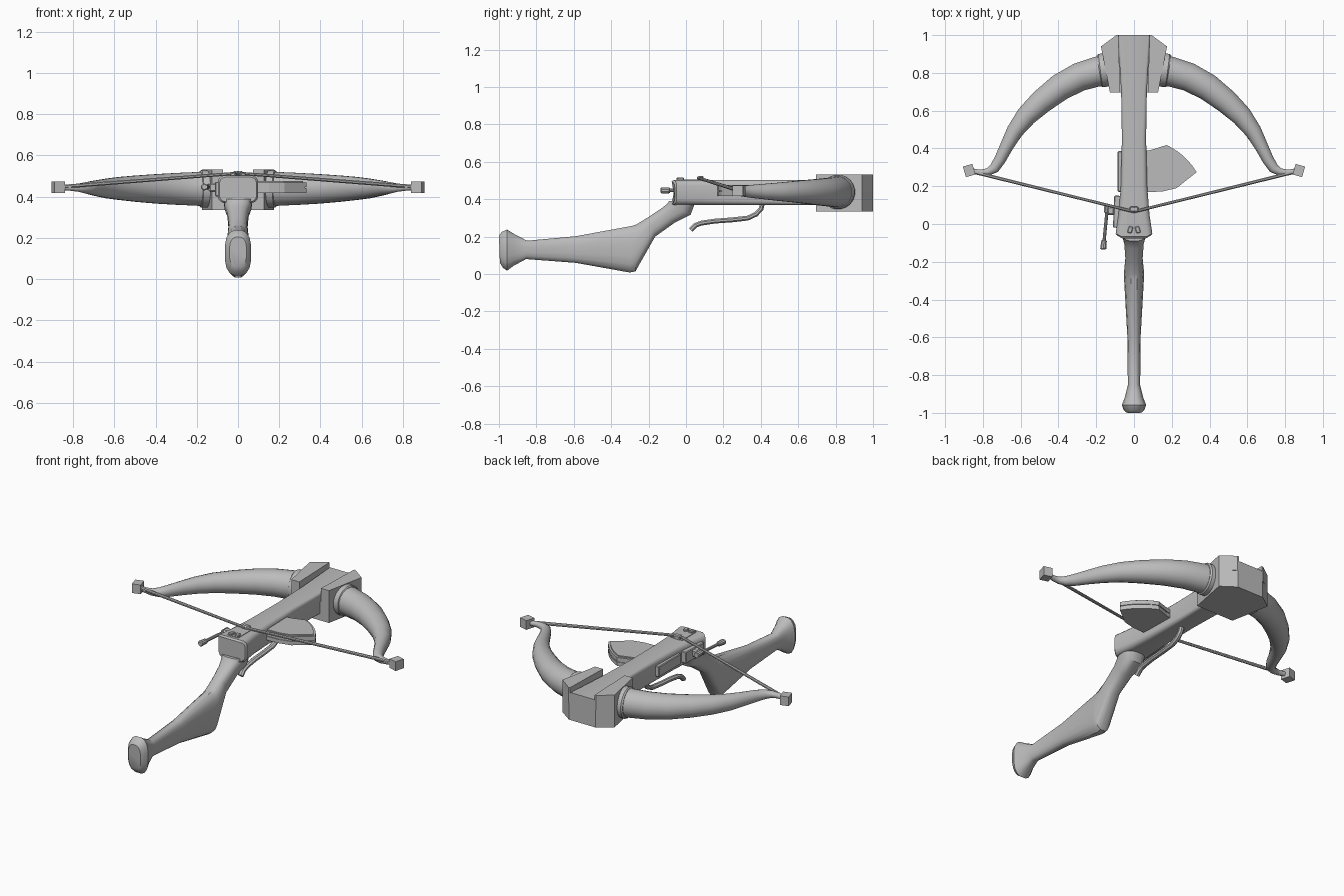
import bpy, bmesh, math
from mathutils import Vector, Matrix

if "Cube" in bpy.data.objects:
    bpy.data.objects.remove(bpy.data.objects["Cube"])

grey = bpy.data.materials.new("plain grey")
grey.diffuse_color = (0.5, 0.5, 0.5, 1)
grey.use_nodes = True
grey.node_tree.nodes["Principled BSDF"].inputs["Base Color"].default_value = grey.diffuse_color


def finish(name, bm, smooth=True, mirror=False, bevel=0):
    bmesh.ops.recalc_face_normals(bm, faces=bm.faces)
    me = bpy.data.meshes.new(name)
    bm.to_mesh(me)
    bm.free()
    ob = bpy.data.objects.new(name, me)
    bpy.context.collection.objects.link(ob)
    me.materials.append(grey)
    if mirror:
        ob.modifiers.new("Mirror", 'MIRROR').use_mirror_merge = False
    if bevel:
        mod = ob.modifiers.new("Bevel", 'BEVEL')
        mod.width, mod.segments = bevel, 1
    if smooth:
        bpy.ops.object.select_all(action='DESELECT')
        ob.select_set(True)
        bpy.context.view_layer.objects.active = ob
        bpy.ops.object.shade_smooth_by_angle(angle=math.radians(35))
    return ob


def loft(name, rings, **kw):
    """Skin a list of equal-sized point rings and cap both ends."""
    bm = bmesh.new()
    vs = [[bm.verts.new(p) for p in r] for r in rings]
    n = len(vs[0])
    for a, b in zip(vs, vs[1:]):
        for i in range(n):
            bm.faces.new((a[i], a[(i + 1) % n], b[(i + 1) % n], b[i]))
    bm.faces.new(vs[0])
    bm.faces.new(vs[-1])
    return finish(name, bm, **kw)


def tube(name, pts, n=12, **kw):
    """Sweep along (x, y, z, horizontal radius, vertical radius) points."""
    P = [Vector(p[:3]) for p in pts]
    rings = []
    for i, p in enumerate(pts):
        t = (P[min(i + 1, len(P) - 1)] - P[max(i - 1, 0)]).normalized()
        side = t.cross(Vector((0, 0, 1))).normalized()
        up = side.cross(t)
        rings.append([P[i] + side * p[3] * math.cos(2 * math.pi * (k + .5) / n)
                      + up * p[4] * math.sin(2 * math.pi * (k + .5) / n) for k in range(n)])
    return loft(name, rings, **kw)


def prism(name, poly, z0, z1, **kw):
    return loft(name, [[(x, y, z) for x, y in poly] for z in (z0, z1)], **kw)


def box(name, c, s, rot=0, **kw):
    bm = bmesh.new()
    bmesh.ops.create_cube(bm, size=1, matrix=Matrix.Translation(c)
                          @ Matrix.Rotation(rot, 4, 'Z') @ Matrix.Diagonal((*s, 1)))
    return finish(name, bm, smooth=False, **kw)


# barrel body: rounded rectangles, with a bowed rear end
def body_ring(y, hw, z0, z1, r, bow=0):
    ring = []
    for q, (sx, sz) in enumerate(((1, 1), (-1, 1), (-1, -1), (1, -1))):
        for k in range(4):
            a = math.pi / 2 * (q + k / 3)
            x = sx * (hw - r) + r * math.cos(a)
            z = (z1 - r if sz > 0 else z0 + r) + r * math.sin(a)
            ring.append((x, y + bow * (x / hw) ** 2, z))
    return ring


loft("barrel_body", [body_ring(-.09, .09, .375, .495, .03, .03),
                     body_ring(-.08, .097, .37, .503, .03, .03),
                     body_ring(.05, .082, .37, .503, .03),
                     body_ring(.2, .07, .37, .503, .025),
                     body_ring(.45, .064, .37, .503, .02),
                     body_ring(.7, .068, .37, .503, .015),
                     body_ring(1.0, .085, .37, .503, .01)])

# head: lower block and two raised cheeks
prism("head_block", [(.127, .695), (.175, .94), (.09, 1), (-.09, 1), (-.175, .94), (-.127, .695)],
      .335, .45, smooth=False)
prism("head_cheek", [(.073, .695), (.127, .695), (.175, .94), (.093, 1), (.083, 1)],
      .44, .532, smooth=False, mirror=True)

# bow limbs with root collars, tip blocks and string
tube("limb_collar", [(.13, .818, .438, .09, .09), (.178, .812, .438, .09, .092),
                     (.184, .811, .438, .083, .086)], n=20, mirror=True)
tube("bow_limb", [(.14, .815, .438, .088, .088), (.2, .805, .438, .08, .083),
                  (.29, .778, .438, .077, .079), (.39, .725, .438, .073, .073),
                  (.49, .648, .439, .065, .065), (.57, .572, .44, .056, .057),
                  (.632, .49, .44, .045, .049), (.675, .41, .441, .036, .041),
                  (.71, .34, .442, .031, .034), (.74, .295, .443, .028, .027),
                  (.775, .275, .444, .02, .02), (.815, .273, .445, .015, .016),
                  (.86, .283, .445, .012, .013)], n=16, mirror=True)
box("tip_block", (.873, .283, .445), (.052, .058, .056), -.28, mirror=True)
tube("bow_string", [(0, .065, .514, .008, .008), (.87, .28, .447, .01, .01)], n=8, mirror=True)

# string catch and sight pins
box("string_catch", (0, .078, .51), (.045, .03, .03), bevel=.005)
box("catch_plate", (0, .02, .502), (.075, .14, .008))
box("sight_pin", (.02, -.03, .506), (.024, .036, .022), .3, mirror=True, bevel=.004)

# shoulder stock: each station gives top (y, z), bottom (y, z) and half width
stations = [(-1.0, .205, -.995, .06, .042), (-.985, .225, -.98, .035, .056),
            (-.957, .238, -.957, .018, .065), (-.92, .215, -.92, .045, .05),
            (-.85, .178, -.855, .08, .033), (-.59, .202, -.59, .06, .036),
            (-.29, .257, -.30, .008, .053), (-.265, .265, -.27, .015, .055),
            (-.2, .305, -.165, .2, .046), (-.13, .352, -.06, .275, .052),
            (-.1, .375, .025, .318, .066), (-.09, .39, .05, .385, .072)]
rings = []
for yt, zt, yb, zb, hw in stations:
    ring = []
    for k in range(16):
        a = 2 * math.pi * (k + .5) / 16
        c, s = [math.copysign(abs(f(a)) ** .75, f(a)) for f in (math.cos, math.sin)]
        s /= math.sin(math.pi * 7 / 16) ** .75
        u = (s + 1) / 2
        ring.append((hw * c, yb + (yt - yb) * u, zb + (zt - zb) * u))
    rings.append(ring)
loft("shoulder_stock", rings)

# trigger lever
tube("trigger_lever", [(0, y, z, .017, .014) for y, z in (
    (.41, .385), (.402, .35), (.375, .32), (.33, .299), (.25, .29), (.155, .283),
    (.08, .272), (.05, .26), (.025, .235))], n=8)


# fan magazine: layered plates, a raised rim and radial ribs
def fan(s=1.0):
    pts = [(.05, .385), (.09, .392), (.172, .418)]
    for k in range(1, 7):
        a = math.radians(66.4 - k * 36.4 / 6)
        pts.append((.03 + .348 * math.cos(a), .1 + .348 * math.sin(a)))
    pts += [(.225, .19), (.15, .172), (.05, .168)]
    cx, cy = .17, .29
    return [(cx + (x - cx) * s, cy + (y - cy) * s) for x, y in pts]


prism("fan_lower_plate", fan(), .418, .441, smooth=False)
prism("fan_core", fan(.96), .435, .455, smooth=False)
prism("fan_upper_plate", fan(), .446, .47, smooth=False)
prism("fan_top_panel", fan(.9), .469, .477, smooth=False)

# side plate and crank on the left
box("side_plate", (-.072, .278, .437), (.03, .215, .065), bevel=.004)
box("crank_mount", (-.091, .065, .437), (.034, .17, .07), -.04, bevel=.004)
box("crank_hub", (-.122, .07, .445), (.04, .045, .045), bevel=.008)
tube("crank_arm", [(-.142, .105, .447, .016, .016), (-.143, .06, .447, .016, .016),
                   (-.144, .058, .447, .009, .009), (-.158, -.085, .447, .009, .009),
                   (-.158, -.088, .447, .015, .015), (-.163, -.13, .447, .017, .017),
                   (-.163, -.135, .447, .012, .012)], n=10)
